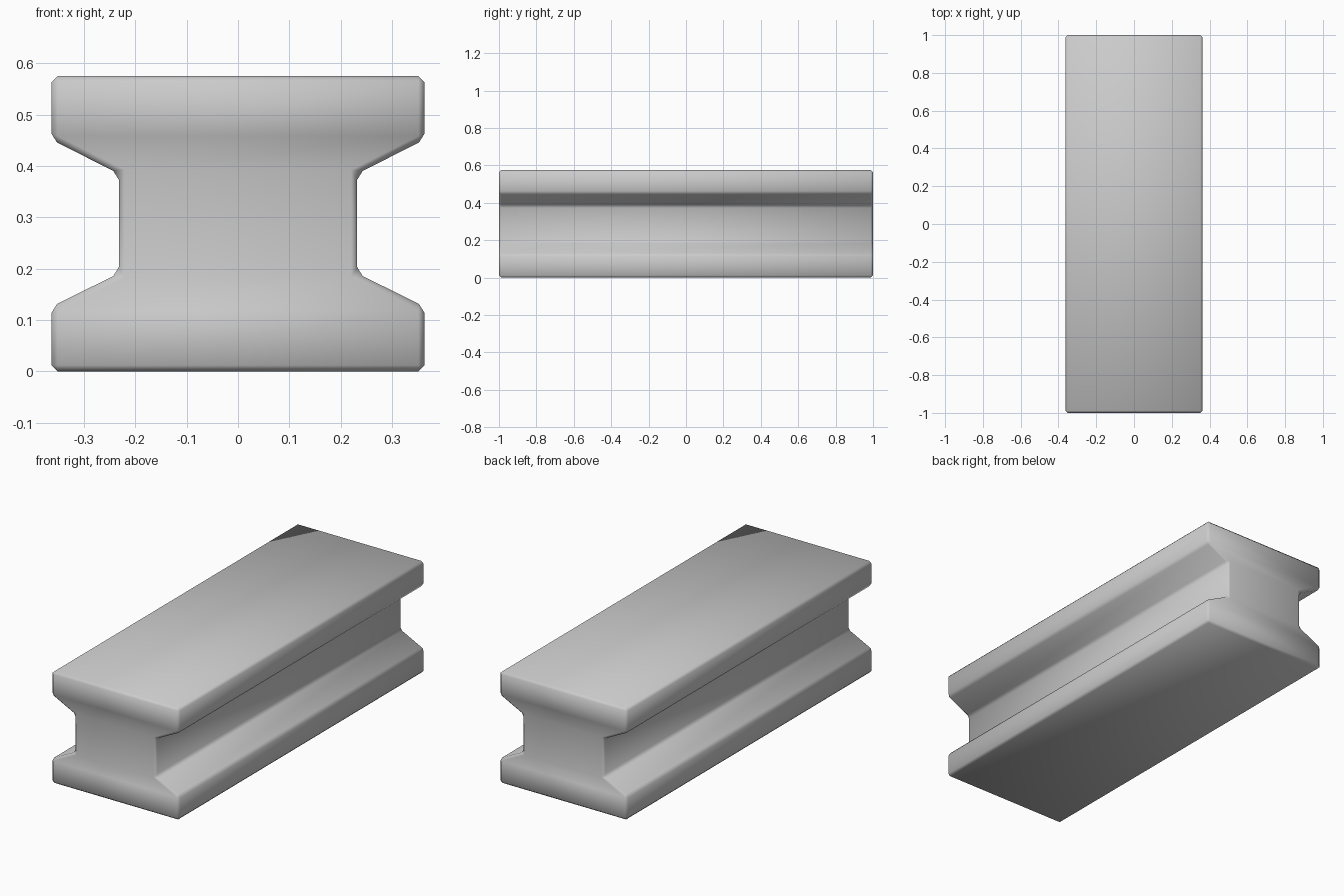
import bpy
import bmesh

cube = bpy.data.objects.get("Cube")
if cube:
    bpy.data.objects.remove(cube, do_unlink=True)

# Plain grey material
grey = bpy.data.materials.new("light_grey")
grey.use_nodes = True
colour = (0.6, 0.6, 0.6, 1)
grey.diffuse_color = colour
grey.node_tree.nodes["Principled BSDF"].inputs["Base Color"].default_value = colour

# Half-widths of the beam section from bottom to top: (x, z)
section = [(0.363, 0), (0.363, 0.126), (0.232, 0.191),
           (0.232, 0.385), (0.363, 0.451), (0.363, 0.575)]

# Front end built as stacked quads, then extruded along the length
bm = bmesh.new()
rows = [[bm.verts.new((s * x, -1, z)) for s in (-1, 1)] for x, z in section]
faces = [bm.faces.new((a[0], a[1], b[1], b[0])) for a, b in zip(rows, rows[1:])]
result = bmesh.ops.extrude_face_region(bm, geom=faces, use_keep_orig=True)
moved = [g for g in result["geom"] if isinstance(g, bmesh.types.BMVert)]
bmesh.ops.translate(bm, verts=moved, vec=(0, 2, 0))
bmesh.ops.recalc_face_normals(bm, faces=bm.faces)

# Narrow chamfer on every real corner, leaving the flat end seams alone
corners = [e for e in bm.edges if e.calc_face_angle(0) > 0.5]
bmesh.ops.bevel(bm, geom=corners, offset=0.012, segments=1,
                affect='EDGES', clamp_overlap=True)
bmesh.ops.recalc_face_normals(bm, faces=bm.faces)
for face in bm.faces:
    face.smooth = True

mesh = bpy.data.meshes.new("beam")
bm.to_mesh(mesh)
bm.free()
mesh.materials.append(grey)
beam = bpy.data.objects.new("beam", mesh)
bpy.context.collection.objects.link(beam)
